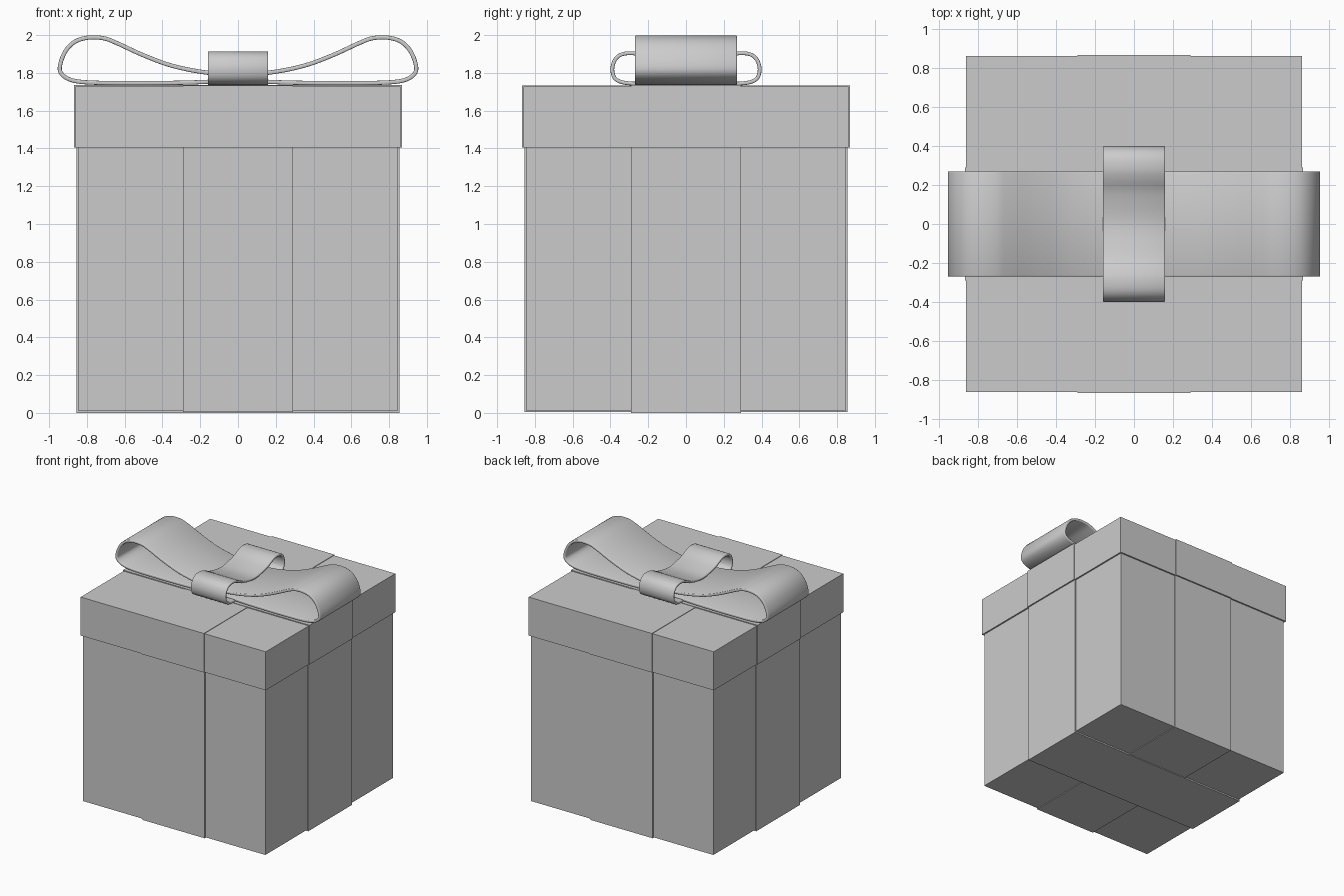
import bpy, bmesh
from mathutils import Vector

if "Cube" in bpy.data.objects:
    bpy.data.objects.remove(bpy.data.objects["Cube"])


def make_object(name, bm):
    bmesh.ops.recalc_face_normals(bm, faces=bm.faces)
    mesh = bpy.data.meshes.new(name)
    bm.to_mesh(mesh)
    bm.free()
    obj = bpy.data.objects.new(name, mesh)
    bpy.context.collection.objects.link(obj)
    return obj


def place(axis, along, across, z):
    return Vector((along, across, z)) if axis == 'X' else Vector((across, along, z))


def box(name, half, z0, z1):
    bm = bmesh.new()
    bmesh.ops.create_cube(bm, size=1)
    for v in bm.verts:
        v.co = (v.co.x * 2 * half, v.co.y * 2 * half, z0 + (v.co.z + 0.5) * (z1 - z0))
    return make_object(name, bm)


def wrap_band(name, axis, inner, outer, z_open, z_in, z_out, half_width=0.29):
    """U-shaped flat band around three sides of the box or lid."""
    profile = [(-outer, z_open), (-outer, z_out), (outer, z_out), (outer, z_open),
               (inner, z_open), (inner, z_in), (-inner, z_in), (-inner, z_open)]
    bm = bmesh.new()
    face = bm.faces.new([bm.verts.new(place(axis, a, -half_width, z)) for a, z in profile])
    ext = bmesh.ops.extrude_face_region(bm, geom=[face])
    moved = [g for g in ext['geom'] if isinstance(g, bmesh.types.BMVert)]
    bmesh.ops.translate(bm, verts=moved, vec=place(axis, 0, 2 * half_width, 0))
    return make_object(name, bm)


def smooth_loop(points, steps=5):
    """Closed Catmull-Rom curve through the points."""
    result, n = [], len(points)
    for i in range(n):
        a, b, c, d = (Vector(points[(i + k) % n]) for k in (-1, 0, 1, 2))
        for s in range(steps):
            t = s / steps
            result.append(0.5 * (2 * b + (c - a) * t + (2 * a - 5 * b + 4 * c - d) * t ** 2
                                 + (3 * b - a - 3 * c + d) * t ** 3))
    return result


def bow_ribbon(name, axis, half_profile, half_width, thickness):
    """Half profile runs from bottom centre to top centre and is mirrored."""
    mirrored = [(-a, z) for a, z in reversed(half_profile[1:-1])]
    path = smooth_loop(half_profile + mirrored)
    bm = bmesh.new()
    rows = [[bm.verts.new(place(axis, p.x, w, p.y)) for w in (-half_width, half_width)]
            for p in path]
    for r, s in zip(rows, rows[1:] + rows[:1]):
        bm.faces.new((r[0], r[1], s[1], s[0]))
    obj = make_object(name, bm)
    solid = obj.modifiers.new("thickness", 'SOLIDIFY')
    solid.thickness = thickness
    solid.offset = 0
    bevel = obj.modifiers.new("soft_edges", 'BEVEL')
    bevel.width = 0.006
    bevel.segments = 2
    bevel.limit_method = 'ANGLE'
    bevel.angle_limit = 1.0
    bpy.ops.object.select_all(action='DESELECT')
    obj.select_set(True)
    bpy.context.view_layer.objects.active = obj
    bpy.ops.object.shade_smooth()
    return obj


# Box and lid
box("box_body", 0.848, 0.012, 1.405)
box("box_lid", 0.861, 1.405, 1.729)

# Flat bands crossing under the box and over the lid
for axis, lift in (('X', 0.0), ('Y', 0.003)):
    tag = "side" if axis == 'X' else "front"
    wrap_band(tag + "_body_band", axis, 0.84, 0.856, 1.405, 0.02, lift * 2)
    wrap_band(tag + "_lid_band", axis, 0.85, 0.868, 1.405, 1.72, 1.736 - lift)

# Large bow with two loops
bow_ribbon("bow_loops", 'X',
           [(0, 1.757), (0.3, 1.748), (0.6, 1.746), (0.8, 1.75), (0.89, 1.765),
            (0.938, 1.80), (0.94, 1.85), (0.91, 1.92), (0.86, 1.967), (0.79, 1.987),
            (0.71, 1.983), (0.64, 1.957), (0.5, 1.893), (0.35, 1.838), (0.17, 1.802),
            (0, 1.792)], 0.27, 0.022)

# Small centre ribbon wrapped around the bow
bow_ribbon("bow_centre", 'Y',
           [(0, 1.742), (0.2, 1.742), (0.32, 1.747), (0.375, 1.77), (0.39, 1.82),
            (0.375, 1.87), (0.34, 1.898), (0.285, 1.904), (0.235, 1.892), (0.15, 1.857),
            (0, 1.832)], 0.16, 0.02)
